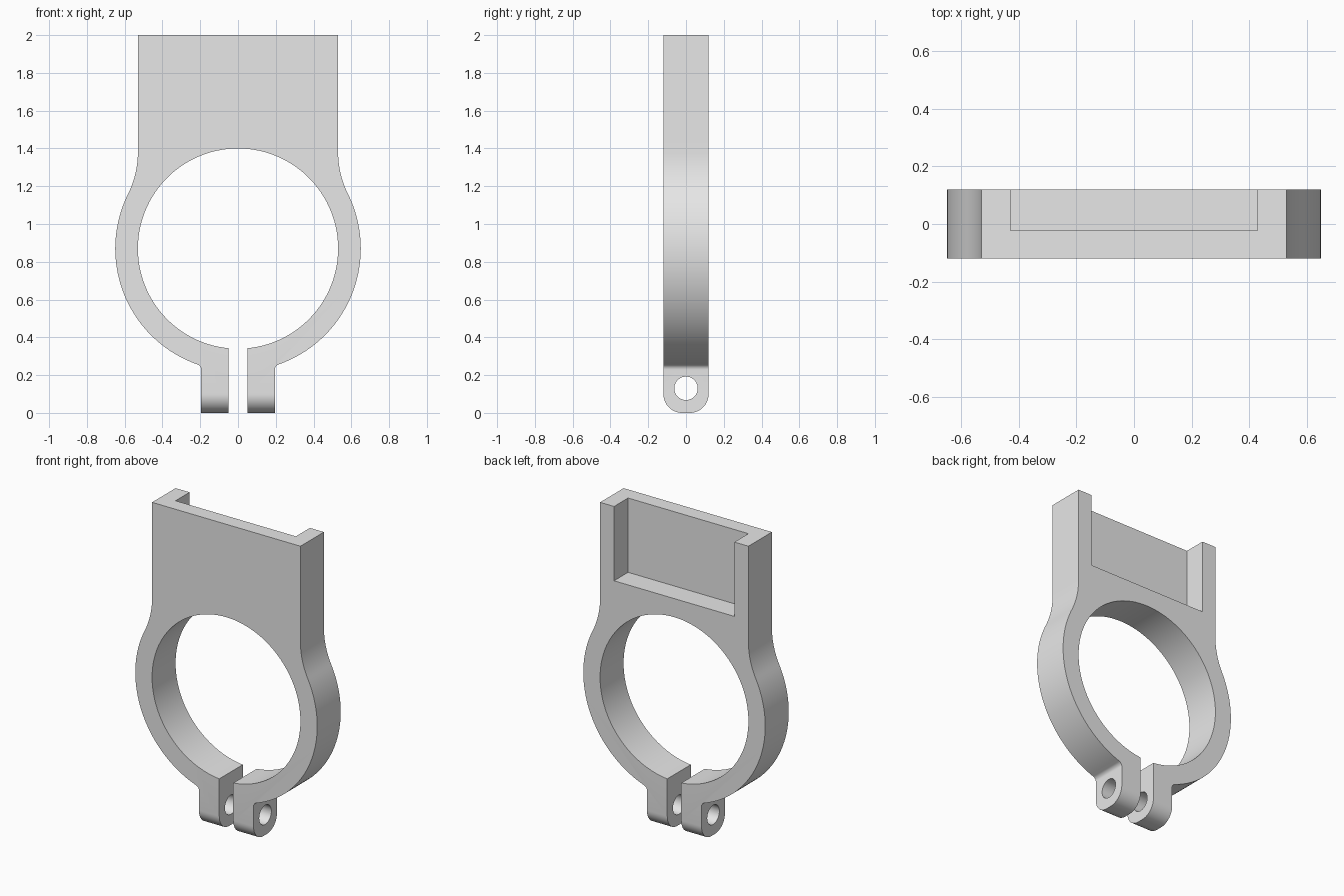
import bpy
import bmesh
from math import sin, cos, sqrt, asin, atan2, pi
from mathutils import Matrix

if "Cube" in bpy.data.objects:
    bpy.data.objects.remove(bpy.data.objects["Cube"])

# Main dimensions
HALF = 0.12                      # half depth of the whole clamp
CZ, R_IN, R_OUT = 0.87, 0.53, 0.65
PLATE_X, TOP = 0.53, 2.0
SLOT, LUG_X = 0.05, 0.195
R_NECK, R_LUG = 0.5, 0.03        # concave fillets above and below the ring

grey = bpy.data.materials.new("light grey")
grey.use_nodes = True
grey.diffuse_color = (0.8, 0.8, 0.8, 1)
grey.node_tree.nodes["Principled BSDF"].inputs["Base Color"].default_value = (0.8, 0.8, 0.8, 1)


def arc(cx, cz, r, a0, a1, n):
    steps = [a0 + (a1 - a0) * i / n for i in range(n + 1)]
    return [(cx + r * cos(a), cz + r * sin(a)) for a in steps]


def make_object(name, bm):
    bmesh.ops.recalc_face_normals(bm, faces=bm.faces)
    mesh = bpy.data.meshes.new(name)
    bm.to_mesh(mesh)
    bm.free()
    mesh.materials.append(grey)
    obj = bpy.data.objects.new(name, mesh)
    bpy.context.collection.objects.link(obj)
    return obj


def cut(target, cutter):
    cutter.hide_render = True
    mod = target.modifiers.new("cut", "BOOLEAN")
    mod.operation = "DIFFERENCE"
    mod.solver = "EXACT"
    mod.object = cutter
    bpy.context.view_layer.objects.active = target
    bpy.ops.object.modifier_apply(modifier=mod.name)
    bpy.data.objects.remove(cutter)


# Half outline: plate, neck fillet, outer ring, lug fillet, lug, then inner ring
neck_x = PLATE_X + R_NECK
neck_z = CZ + sqrt((R_OUT + R_NECK) ** 2 - neck_x ** 2)
neck_a = atan2(neck_z - CZ, neck_x)
lug_x = LUG_X + R_LUG
lug_z = CZ - sqrt((R_OUT + R_LUG) ** 2 - lug_x ** 2)
lug_a = atan2(lug_z - CZ, lug_x)

half = [(PLATE_X, TOP)]
half += arc(neck_x, neck_z, R_NECK, pi, pi + neck_a, 12)
half += arc(0, CZ, R_OUT, neck_a, lug_a, 48)[1:]
half += arc(lug_x, lug_z, R_LUG, lug_a + pi, pi, 8)[1:]
half += [(LUG_X, 0), (SLOT, 0)]
half += arc(0, CZ, R_IN, -pi / 2 + asin(SLOT / R_IN), pi / 2, 56)
outline = half + [(-x, z) for x, z in reversed(half[:-1])]

# Extrude the outline through the depth
bm = bmesh.new()
face = bm.faces.new([bm.verts.new((x, -HALF, z)) for x, z in outline])
new = bmesh.ops.extrude_face_region(bm, geom=[face])["geom"]
bmesh.ops.translate(bm, vec=(0, 2 * HALF, 0),
                    verts=[v for v in new if isinstance(v, bmesh.types.BMVert)])

# Round the lower edges of both lugs
low = [e for e in bm.edges
       if all(abs(v.co.z) < 1e-4 for v in e.verts)
       and abs(e.verts[0].co.y - e.verts[1].co.y) < 1e-4]
bmesh.ops.bevel(bm, geom=low, offset=0.1, segments=12, profile=0.5, affect="EDGES")
clamp = make_object("clamp_bracket", bm)

# Rear pocket, open at the top and back
bm = bmesh.new()
bmesh.ops.create_cube(bm, size=1, matrix=Matrix.Translation((0, 0.14, 1.86))
                      @ Matrix.Diagonal((0.86, 0.326, 0.68, 1)))
cut(clamp, make_object("pocket_cutter", bm))

# Bolt hole through both lugs
bm = bmesh.new()
bmesh.ops.create_cone(bm, cap_ends=True, segments=40, radius1=0.062, radius2=0.062, depth=1,
                      matrix=Matrix.Translation((0, 0, 0.13)) @ Matrix.Rotation(pi / 2, 4, "Y"))
cut(clamp, make_object("bolt_cutter", bm))

# Smooth the curved walls, keep the edges sharp
bpy.ops.object.select_all(action="DESELECT")
clamp.select_set(True)
bpy.context.view_layer.objects.active = clamp
bpy.ops.object.shade_smooth_by_angle(angle=pi / 6)
